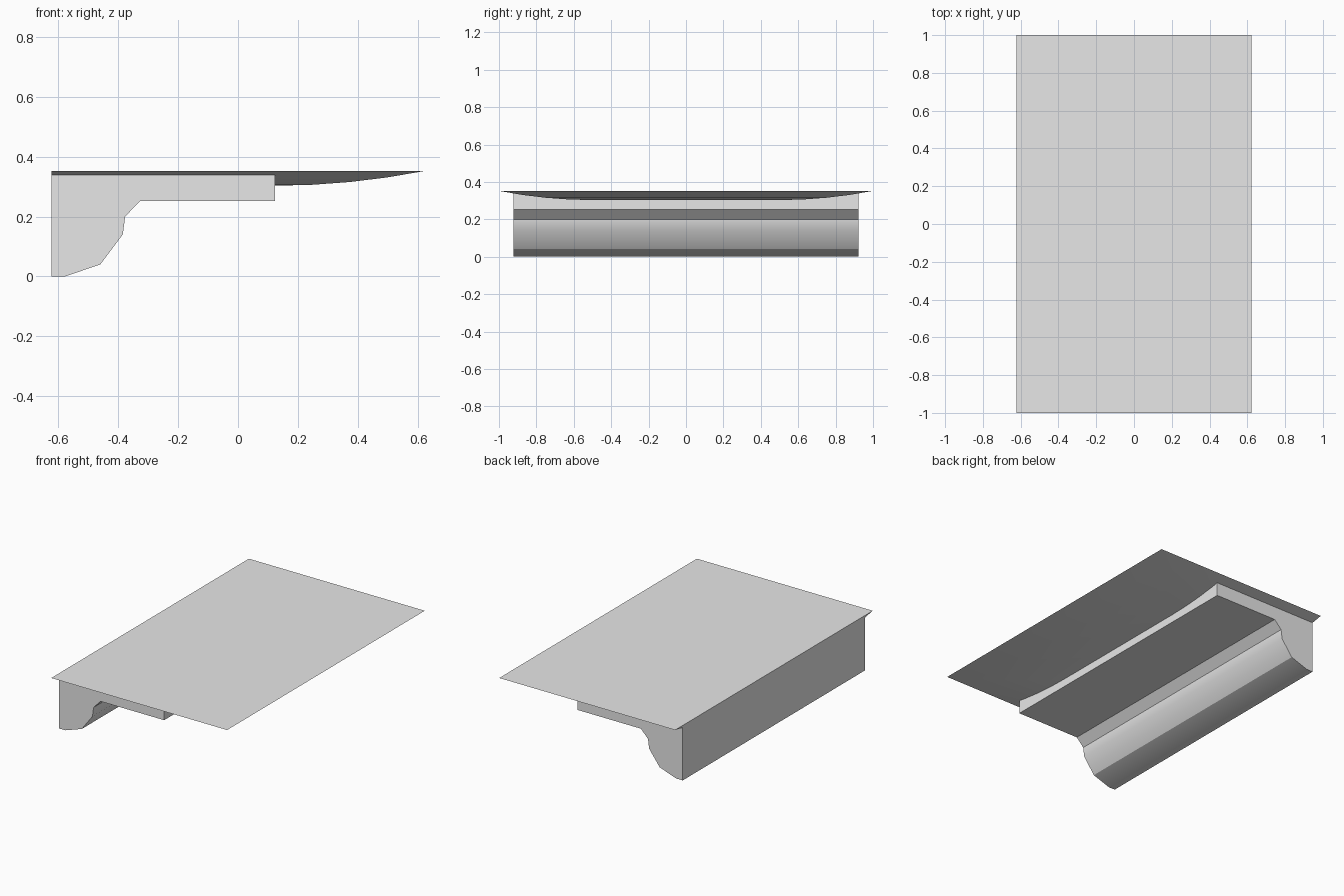
import bpy
import bmesh
import math

cube = bpy.data.objects.get("Cube")
if cube:
    bpy.data.objects.remove(cube, do_unlink=True)

# One plain grey for everything
grey = bpy.data.materials.new("plain_grey")
grey.use_nodes = True
grey.diffuse_color = (0.8, 0.8, 0.8, 1)
grey.node_tree.nodes["Principled BSDF"].inputs["Base Color"].default_value = (0.8, 0.8, 0.8, 1)

HALF_X, HALF_Y, TOP = 0.623, 1.0, 0.352
BEVEL, DEPTH, STEPS = 0.5, 0.049, 4


def finish(name, bm):
    bmesh.ops.recalc_face_normals(bm, faces=bm.faces)
    mesh = bpy.data.meshes.new(name)
    bm.to_mesh(mesh)
    bm.free()
    mesh.materials.append(grey)
    obj = bpy.data.objects.new(name, mesh)
    bpy.context.collection.objects.link(obj)
    bpy.ops.object.select_all(action="DESELECT")
    obj.select_set(True)
    bpy.context.view_layer.objects.active = obj
    bpy.ops.object.shade_smooth_by_angle(angle=math.radians(30))
    return obj


# Table top: flat above, underside curving down from three knife edges
bm = bmesh.new()
rings = []
for i in range(STEPS + 1):
    t = i / STEPS
    d = BEVEL * t
    z = TOP - DEPTH * (1 - (1 - t) ** 2)
    x, y = HALF_X - d, HALF_Y - d
    rings.append([bm.verts.new(p) for p in
                  ((-HALF_X, -y, z), (x, -y, z), (x, y, z), (-HALF_X, y, z))])
for a, b in zip(rings, rings[1:]):
    for j in range(3):
        bm.faces.new((a[j], a[j + 1], b[j + 1], b[j]))
bm.faces.new(rings[0])
bm.faces.new(rings[-1])
bm.faces.new([r[0] for r in rings] + [r[3] for r in reversed(rings)])
finish("table_top", bm)

# Support bracket: side profile extruded along the length
profile = [(-HALF_X, 0), (-0.577, 0), (-0.46, 0.04), (-0.385, 0.14), (-0.377, 0.2),
           (-0.327, 0.252), (0.123, 0.252), (0.123, 0.342), (-HALF_X, 0.342)]
WIDTH = 0.923
bm = bmesh.new()
end = bm.faces.new([bm.verts.new((x, -WIDTH, z)) for x, z in profile])
result = bmesh.ops.extrude_face_region(bm, geom=[end], use_keep_orig=True)
moved = [v for v in result["geom"] if isinstance(v, bmesh.types.BMVert)]
bmesh.ops.translate(bm, verts=moved, vec=(0, 2 * WIDTH, 0))
finish("support_bracket", bm)
